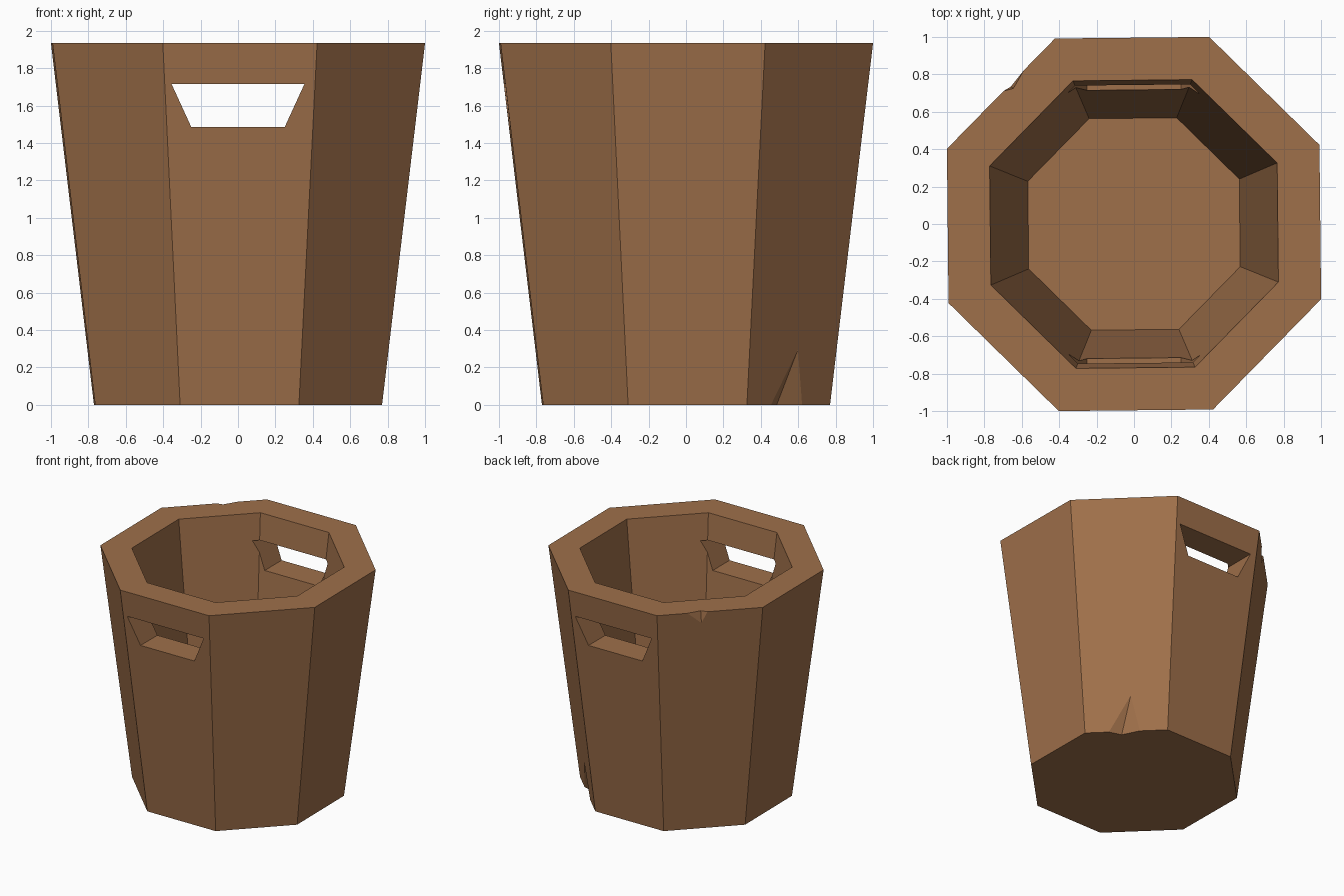
import bpy, bmesh, math
from mathutils import Vector

if "Cube" in bpy.data.objects:
    bpy.data.objects.remove(bpy.data.objects["Cube"])

H = 1.935
TURN = math.radians(22.5 + 0.6)

wood = bpy.data.materials.new("brown wood")
wood.diffuse_color = (0.345, 0.16, 0.068, 1)
wood.use_nodes = True
wood.node_tree.nodes["Principled BSDF"].inputs["Base Color"].default_value = wood.diffuse_color


def add_object(name, bm, helper=False):
    bmesh.ops.recalc_face_normals(bm, faces=bm.faces)
    me = bpy.data.meshes.new(name)
    bm.to_mesh(me)
    bm.free()
    ob = bpy.data.objects.new(name, me)
    bpy.context.collection.objects.link(ob)
    me.materials.append(wood)
    ob.hide_render = helper
    return ob


def hull(name, points):
    bm = bmesh.new()
    for p in points:
        bm.verts.new(p)
    bmesh.ops.convex_hull(bm, input=bm.verts)
    return add_object(name, bm, True)


def chip(name, a, b, deep, end):
    """Wedge whose ridge runs deep -> end and whose sides pass through a and b."""
    a, b, deep, end = map(Vector, (a, b, deep, end))
    run = end - deep
    sides = (Vector(), (a - deep) * 2, (b - deep) * 2)
    return hull(name, [base + s for base in (deep - run * 0.6, end + run * 0.6) for s in sides])


# Bucket: octagonal rings from outer bottom, over the rim, down to the inner floor
bm = bmesh.new()
rings = []
for r, z in ((0.83, 0), (1.078, H), (0.832, H), (0.612, 0.17)):
    rings.append([bm.verts.new((r * math.cos(TURN + i * math.pi / 4),
                                r * math.sin(TURN + i * math.pi / 4), z)) for i in range(8)])
for lo, hi in zip(rings, rings[1:]):
    for i in range(8):
        j = (i + 1) % 8
        bm.faces.new((lo[i], lo[j], hi[j], hi[i]))
bm.faces.new(rings[0])
bm.faces.new(rings[-1])
bucket = add_object("bucket", bm)

# Handle holes: one trapezoid prism through front and back
cutters = [hull("handle_cutter", [(x, y, z) for y in (-1.3, 1.3) for x, z in
                                  ((-0.355, 1.715), (0.355, 1.715), (0.25, 1.486), (-0.25, 1.486))])]

# Chips: one in the rim at back left, one in the foot at back right
cutters.append(chip("rim_chip_cutter", (-0.70, 0.71, H), (-0.59, 0.82, H),
                    (-0.645, 0.725, H), (-0.66, 0.735, 1.83)))
cutters.append(chip("foot_chip_cutter", (0.63, 0.455, 0), (0.46, 0.625, 0),
                    (0.53, 0.485, 0), (0.535, 0.60, 0.3)))

for c in cutters:
    m = bucket.modifiers.new(c.name, 'BOOLEAN')
    m.operation = 'DIFFERENCE'
    m.solver = 'EXACT'
    m.object = c

# Bake the cuts and remove the helpers
dg = bpy.context.evaluated_depsgraph_get()
baked = bpy.data.meshes.new_from_object(bucket.evaluated_get(dg))
bucket.modifiers.clear()
bucket.data = baked
for c in cutters:
    bpy.data.objects.remove(c)
